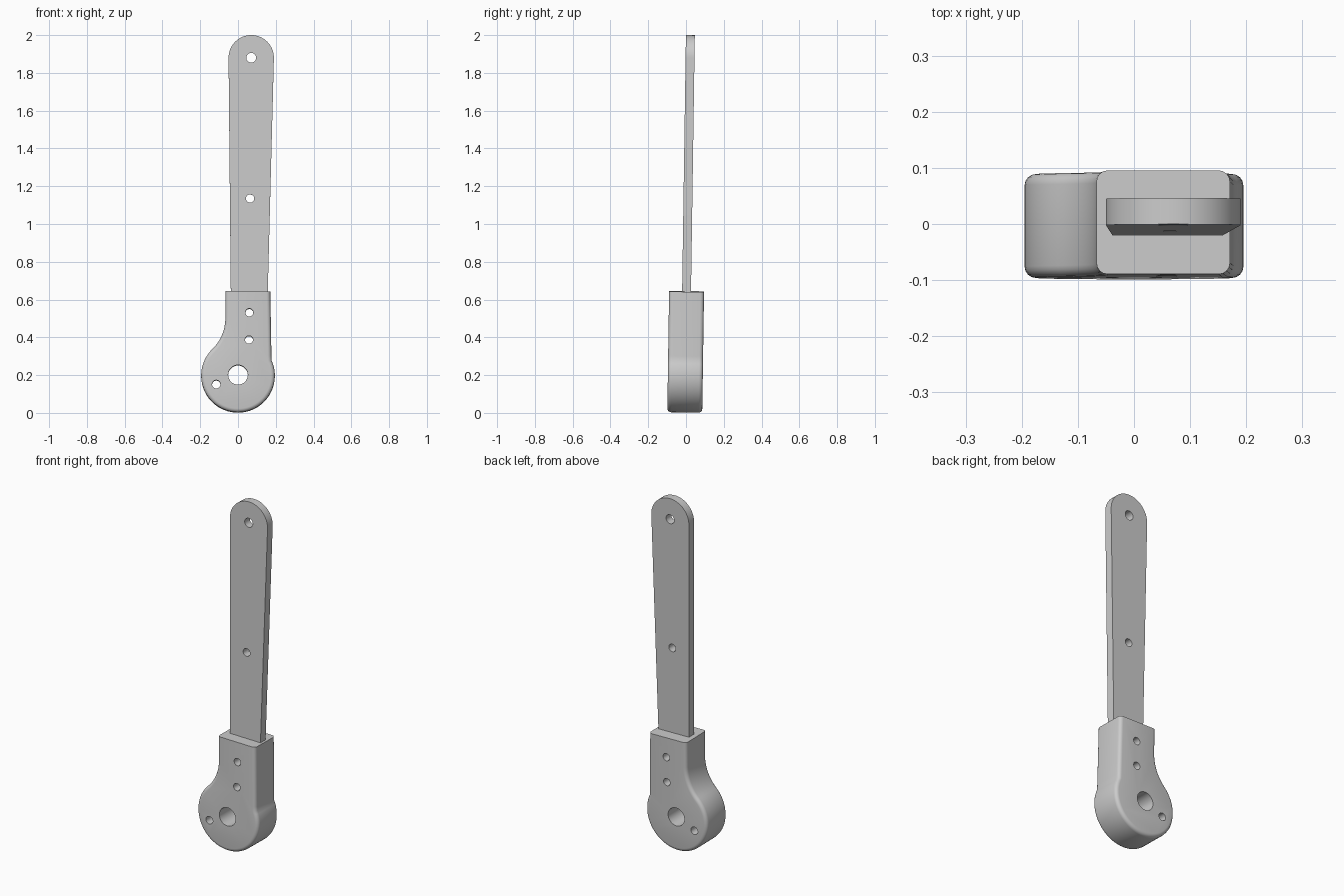
import bpy
import bmesh
from math import radians, cos, sin, pi, atan2, sqrt
from mathutils import Vector

if "Cube" in bpy.data.objects:
    bpy.data.objects.remove(bpy.data.objects["Cube"])

TILT = -0.0148      # slight backward lean of the whole tool

grey = bpy.data.materials.new("plain grey")
grey.use_nodes = True
colour = (0.6, 0.6, 0.6, 1)
grey.diffuse_color = colour
grey.node_tree.nodes["Principled BSDF"].inputs["Base Color"].default_value = colour


def arc(cx, cz, r, start, end, steps):
    """Points on an arc in the xz plane, angles in radians."""
    angles = [start + (end - start) * i / steps for i in range(steps + 1)]
    return [(cx + r * cos(a), cz + r * sin(a)) for a in angles]


def plate(name, outline, half, bevel=0.0, flat_top=None):
    """Extrude an xz outline along y, optionally rounding its rims."""
    bm = bmesh.new()
    front = bm.faces.new([bm.verts.new((x, -half, z)) for x, z in outline])
    out = bmesh.ops.extrude_face_region(bm, geom=[front], use_keep_orig=True)
    moved = [v for v in out["geom"] if isinstance(v, bmesh.types.BMVert)]
    bmesh.ops.translate(bm, verts=moved, vec=(0, 2 * half, 0))
    bmesh.ops.recalc_face_normals(bm, faces=bm.faces)
    if bevel:
        rims = [e for e in bm.edges
                if abs(e.verts[0].co.y - e.verts[1].co.y) < 1e-5
                and min(v.co.z for v in e.verts) < flat_top]
        bmesh.ops.bevel(bm, geom=rims, offset=bevel, segments=4, profile=0.5,
                        affect='EDGES', clamp_overlap=True)
    mesh = bpy.data.meshes.new(name)
    bm.to_mesh(mesh)
    bm.free()
    mesh.materials.append(grey)
    obj = bpy.data.objects.new(name, mesh)
    bpy.context.collection.objects.link(obj)
    return obj


def drill(obj, holes):
    """Cut round holes through a plate along y."""
    for x, z, r in holes:
        cutter = plate("hole_cutter", arc(x, z, r, 0, 2 * pi, 32)[:-1], 0.3)
        cutter.hide_render = True
        mod = obj.modifiers.new("hole", 'BOOLEAN')
        mod.operation = 'DIFFERENCE'
        mod.solver = 'EXACT'
        mod.object = cutter
        bpy.context.view_layer.objects.active = obj
        bpy.ops.object.modifier_apply(modifier=mod.name)
        bpy.data.objects.remove(cutter)


def finish(obj):
    """Smooth the curved walls and lean the part."""
    bpy.ops.object.select_all(action='DESELECT')
    obj.select_set(True)
    bpy.context.view_layer.objects.active = obj
    bpy.ops.object.shade_smooth_by_angle(angle=radians(30))
    obj.rotation_euler.x = TILT
    obj.location.y = -0.0065


# Housing: round hub blending into a square socket
hub_z, hub_r = 0.197, 0.195
neck_x, neck_z = -0.067, 0.5
rise = neck_z - hub_z
fillet = (neck_x ** 2 + rise ** 2 - hub_r ** 2) / (2 * (hub_r + neck_x))
fillet_x = neck_x - fillet
blend = atan2(rise, fillet_x)
right = atan2(0.08, 0.177)
outline = [(0.171, 0.641), (-0.067, 0.645)]
outline += arc(fillet_x, neck_z, fillet, 0, blend - pi, 12)
outline += arc(0, hub_z, hub_r, blend, 2 * pi + right, 48)[1:]
outline += [(0.177, 0.3)]
housing = plate("housing", outline, 0.0925, bevel=0.02, flat_top=0.63)
drill(housing, [(0, 0.2, 0.052), (-0.115, 0.15, 0.022),
                (0.058, 0.386, 0.021), (0.06, 0.53, 0.021)])
finish(housing)

# Blade: tapered flat bar with a round end
outline = [(-0.038, 0.62), (0.157, 0.62)]
outline += arc(0.07, 1.88, 0.12, 0, pi, 32)
blade = plate("blade", outline, 0.0235)
drill(blade, [(0.07, 1.88, 0.026), (0.064, 1.135, 0.022)])
finish(blade)
